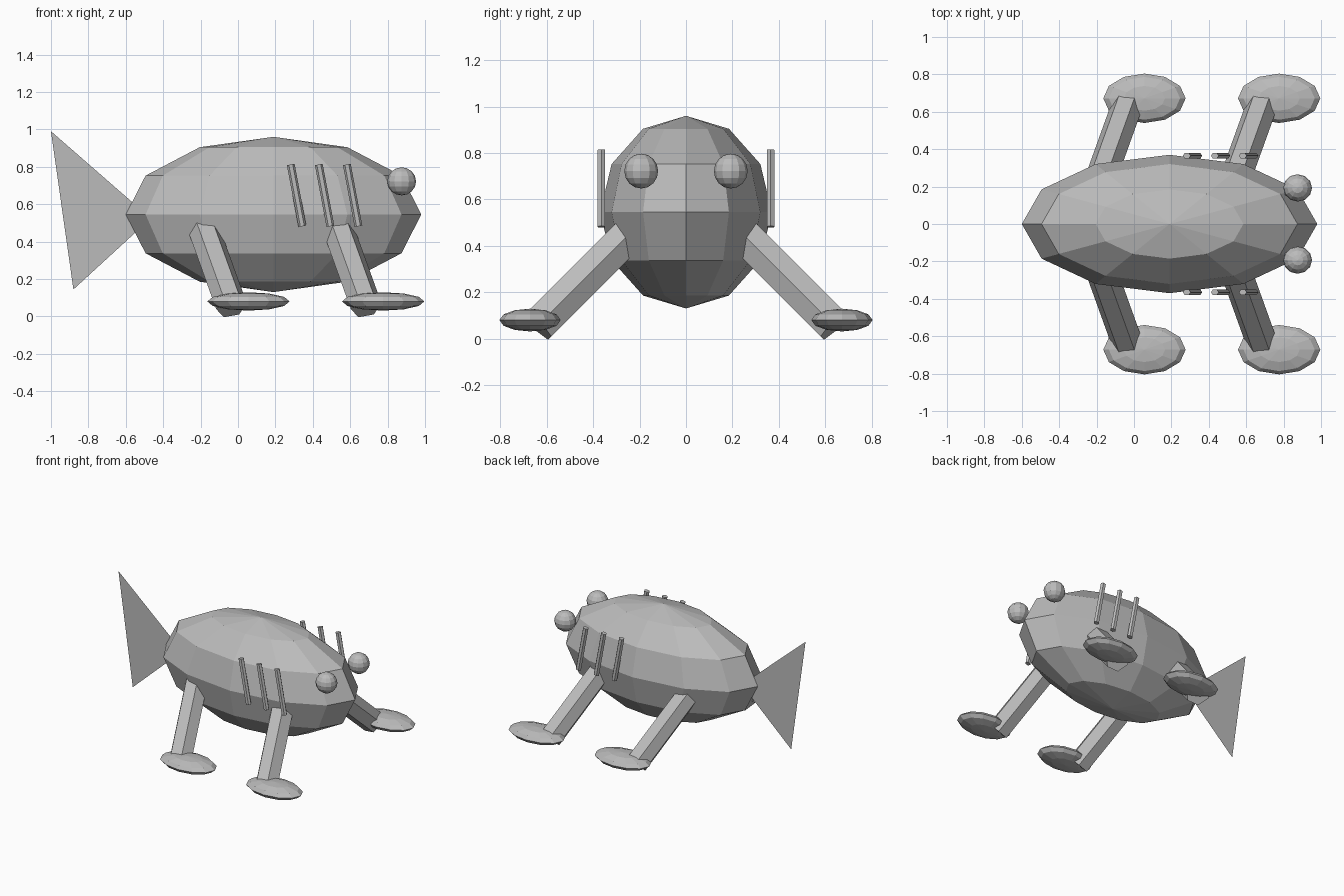
import bpy, bmesh, math
from mathutils import Vector, Matrix

old = bpy.data.objects.get("Cube")
if old:
    bpy.data.objects.remove(old, do_unlink=True)

grey = bpy.data.materials.new("plain_grey")
grey.use_nodes = True
grey.diffuse_color = (0.5, 0.5, 0.5, 1)
grey.node_tree.nodes["Principled BSDF"].inputs["Base Color"].default_value = (0.5, 0.5, 0.5, 1)


def finish(name, bm):
    mesh = bpy.data.meshes.new(name)
    bm.to_mesh(mesh)
    bm.free()
    mesh.materials.append(grey)
    obj = bpy.data.objects.new(name, mesh)
    bpy.context.collection.objects.link(obj)
    return obj


def ellipsoid(name, center, radii, segments=12, rings=6):
    bm = bmesh.new()
    bmesh.ops.create_uvsphere(bm, u_segments=segments, v_segments=rings, radius=1)
    bmesh.ops.transform(bm, verts=bm.verts,
                        matrix=Matrix.Translation(center) @ Matrix.Diagonal((*radii, 1)))
    return finish(name, bm)


def hex_rod(name, start, end, radius, side, depth=1.0):
    """Six-sided rod with two corners pointing along the side direction."""
    start, end = Vector(start), Vector(end)
    axis = (end - start).normalized()
    side = (Vector(side) - axis * axis.dot(Vector(side))).normalized()
    other = axis.cross(side)
    # create_cone puts its first corner on one local axis; swap so it follows side
    frame = Matrix((side, other, axis)).transposed().to_4x4()
    bm = bmesh.new()
    bmesh.ops.create_cone(bm, cap_ends=True, segments=6, radius1=radius, radius2=radius,
                          depth=(end - start).length)
    first = max(bm.verts, key=lambda v: v.co.x).co
    if first.x < radius * 0.95:
        bmesh.ops.rotate(bm, verts=bm.verts, matrix=Matrix.Rotation(math.pi / 2, 3, 'Z'))
    flatten = Matrix.Diagonal((1, depth, 1, 1))
    bmesh.ops.transform(bm, verts=bm.verts,
                        matrix=Matrix.Translation((start + end) / 2) @ frame @ flatten)
    return finish(name, bm)


# Body
ellipsoid("body", (0.19, 0, 0.545), (0.79, 0.37, 0.415))

# Tail fin, a single flat sheet
bm = bmesh.new()
bm.faces.new([bm.verts.new(p) for p in
              ((-1.0, 0, 0.99), (-0.88, 0, 0.144), (-0.466, 0, 0.524))])
finish("tail_fin", bm)

for s, label in ((-1, "right"), (1, "left")):
    # Eyes
    ellipsoid(f"{label}_eye", (0.875, s * 0.193, 0.722), (0.077, 0.073, 0.075), 12, 8)

    # Legs and feet
    for x, place in ((0, "rear"), (0.72, "front")):
        hex_rod(f"{place}_{label}_leg", (x - 0.213, s * 0.145, 0.55),
                (x - 0.035, s * 0.64, 0.055), 0.085, (1, 0, 0))
        ellipsoid(f"{place}_{label}_foot", (x + 0.056, s * 0.672, 0.08), (0.22, 0.132, 0.049))

    # Gill bars
    for i in range(3):
        x = 0.313 + 0.15 * i
        hex_rod(f"{label}_gill_{i + 1}", (x + 0.031, s * 0.365, 0.482),
                (x - 0.031, s * 0.365, 0.812), 0.021, (1, 0, 0), 0.85)
